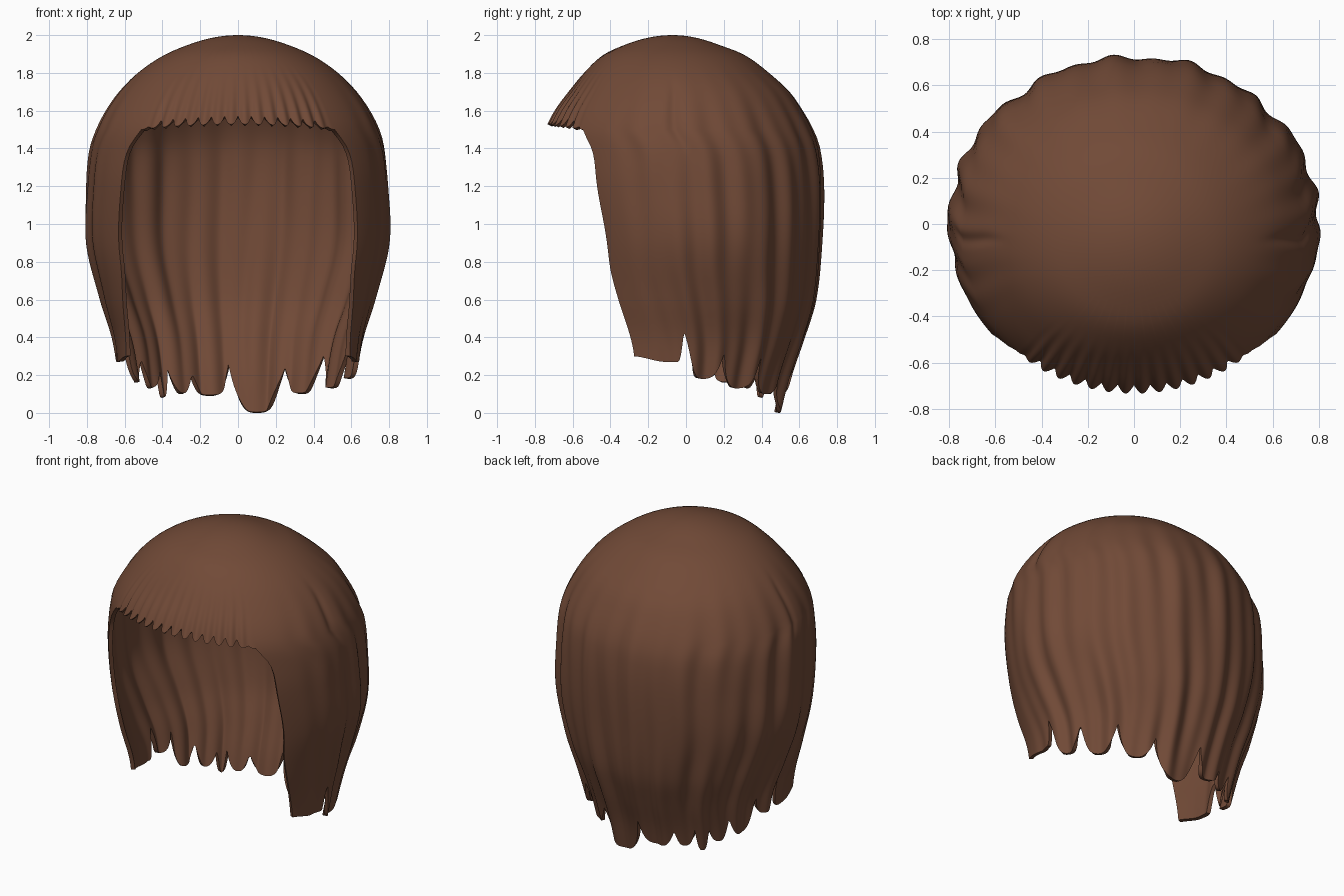
import bpy
import math

cube = bpy.data.objects.get("Cube")
if cube:
    bpy.data.objects.remove(cube)

# Silhouette by height: z, half width, front reach, back reach
PROFILE = [
    (2.0, 0.0, 0.07, -0.07), (1.95, 0.26, 0.32, 0.17), (1.9, 0.38, 0.43, 0.3),
    (1.8, 0.53, 0.54, 0.44), (1.7, 0.63, 0.62, 0.55), (1.6, 0.7, 0.69, 0.62),
    (1.5, 0.75, 0.735, 0.675), (1.4, 0.78, 0.74, 0.71), (1.2, 0.8, 0.74, 0.73),
    (0.9, 0.8, 0.69, 0.72), (0.6, 0.72, 0.68, 0.69), (0.4, 0.66, 0.66, 0.63),
    (0.2, 0.63, 0.65, 0.56), (0.0, 0.6, 0.64, 0.51)]
# Angle of the face opening by height
OPENING = [(1.5, 43), (1.4, 48), (1.3, 50), (0.8, 53), (0.6, 58), (0.3, 67), (0.0, 70)]
# Gaps between hem locks (degrees from the back, height) and tip heights
GAPS = [(-87, 0.46), (-73, 0.4), (-57, 0.28), (-45, 0.22), (-37, 0.22), (-25, 0.2),
        (-4, 0.25), (24, 0.23), (46, 0.3), (68, 0.32), (87, 0.42)]
TIPS = [0.27, 0.16, 0.13, 0.08, 0.1, 0.09, 0.0, 0.1, 0.13, 0.18]
EDGE = 43
FRINGE_COLS, SIDE_COLS = 150, 330
CAP_ROWS, SKIRT_ROWS = 22, 28


def smooth(lo, hi, v):
    t = min(1, max(0, (v - lo) / (hi - lo)))
    return t * t * (3 - 2 * t)


def curve(table, x, col):
    """Cubic interpolation of one column of a table."""
    n = len(table)
    i = 0
    while i < n - 2 and x > table[i + 1][0]:
        i += 1

    def slope(k):
        a, b = max(0, k - 1), min(n - 1, k + 1)
        return (table[b][col] - table[a][col]) / (table[b][0] - table[a][0])

    h = table[i + 1][0] - table[i][0]
    t = min(1, max(0, (x - table[i][0]) / h))
    p, q = table[i][col], table[i + 1][col]
    return ((1 + 2 * t) * (1 - t) ** 2 * p + t * t * (3 - 2 * t) * q
            + h * slope(i) * t * (1 - t) ** 2 - h * slope(i + 1) * t * t * (1 - t))


DOME = [(math.sqrt(2 - z), a, f, b) for z, a, f, b in PROFILE]
SLANT = [(-z, a) for z, a in OPENING]


def warp(a, z):
    """Slide side columns backwards so the front edge slants."""
    if abs(a) < EDGE:
        return a
    e = curve(SLANT, -z, 1)
    return math.copysign(e + (abs(a) - EDGE) / (180 - EDGE) * (180 - e), a)


def fringe_z(a):
    """Lower edge of the dome, scalloped across the forehead."""
    if abs(a) >= EDGE:
        return 1.5
    s = (a / 5.7) % 1 * 2 - 1
    fade = 1 - smooth(EDGE - 9, EDGE, abs(a))
    return 1.5 + 0.028 * (1 - (a / EDGE) ** 2) + 0.045 * abs(s) ** 2.5 * fade


def hem_z(a):
    """Lower edge of the long hair, cut into rounded locks."""
    w = warp(a, 0.3)
    back = math.copysign(180 - abs(w), w)
    for (p, hp), (q, hq), tip in zip(GAPS, GAPS[1:], TIPS):
        if p <= back <= q:
            s = (back - p) / (q - p) * 2 - 1
            return tip + ((hp if s < 0 else hq) - tip) * abs(s) ** 3.2
    away = abs(back) - 87
    top = GAPS[0][1] if back < 0 else GAPS[-1][1]
    return 0.27 + 0.03 * smooth(10, 27, away) + (top - 0.27) * (1 - smooth(0, 4, away))


def point(a, z):
    w = math.sqrt(max(0, 2 - z))
    half, front, rear = (curve(DOME, w, k) for k in (1, 2, 3))
    ang = math.radians(warp(a, z))
    r = math.radians(a)
    # Flowing locks, stronger to the back and lower down
    side = smooth(50, 85, abs(a))
    flow = smooth(1.9, 1.25, z) * side
    sway = 0.5 * math.sin(3.2 * z + 2 * r)
    wave = (math.sin(16 * r + sway) + 0.8 * math.sin(27 * r + 1 - 1.6 * sway)
            + 0.5 * math.sin(9 * r + 2 + sway))
    d = flow * (0.011 + 0.005 * smooth(1.0, 0.3, z)) * (wave - 0.8)
    # Fine ridges in the fringe
    bang = (1 - smooth(EDGE - 9, EDGE, abs(a))) * smooth(1.85, 1.52, z)
    d += 0.012 * bang * math.cos(2 * math.pi * (a / 5.7 - 0.5))
    # Shallow crease above each ear
    d -= 0.02 * math.exp(-((abs(a) - 87) / 2.5) ** 2) * smooth(1.38, 1.5, z) * smooth(1.8, 1.65, z)
    x = half * math.sin(ang) * (1 + d)
    y = (rear - front) / 2 - (rear + front) / 2 * math.cos(ang) * (1 + d)
    return x, y, z


# Columns run round the head from the fringe's right end
angles = [-EDGE + 2 * EDGE * i / FRINGE_COLS for i in range(FRINGE_COLS)]
side_span = 360 - 2 * EDGE
for i in range(SIDE_COLS + 1):
    v = EDGE + side_span * i / SIDE_COLS
    angles.append(v if v <= 180 else v - 360)
angles.pop()
count = len(angles)

verts, faces = [point(0, 2)], []
grid = []
for i, a in enumerate(angles):
    low = fringe_z(a)
    heights = [2 - (2 - low) * (j / CAP_ROWS) ** 2 for j in range(1, CAP_ROWS + 1)]
    if i >= FRINGE_COLS or i == 0:
        hem = hem_z(a)
        heights += [low + (hem - low) * j / SKIRT_ROWS for j in range(1, SKIRT_ROWS + 1)]
    grid.append(range(len(verts), len(verts) + len(heights)))
    verts += [point(a, z) for z in heights]

for i in range(count):
    here, there = grid[i], grid[(i + 1) % count]
    faces.append((0, here[0], there[0]))
    for j in range(min(len(here), len(there)) - 1):
        if i < FRINGE_COLS and j >= CAP_ROWS - 1:
            break
        faces.append((here[j], here[j + 1], there[j + 1], there[j]))

mesh = bpy.data.meshes.new("hair_shell")
mesh.from_pydata(verts, [], faces)
mesh.update()
hair = bpy.data.objects.new("hair_shell", mesh)
bpy.context.collection.objects.link(hair)

# Brown hair colour
brown = bpy.data.materials.new("chestnut_brown")
brown.use_nodes = True
colour = (0.165, 0.068, 0.038, 1)
brown.diffuse_color = colour
brown.node_tree.nodes["Principled BSDF"].inputs["Base Color"].default_value = colour
mesh.materials.append(brown)

# Wall thickness towards the head
wall = hair.modifiers.new("wall", "SOLIDIFY")
wall.thickness = 0.025
wall.offset = -1

bpy.context.view_layer.objects.active = hair
hair.select_set(True)
bpy.ops.object.modifier_apply(modifier=wall.name)
bpy.ops.object.shade_smooth_by_angle(angle=math.radians(50))
